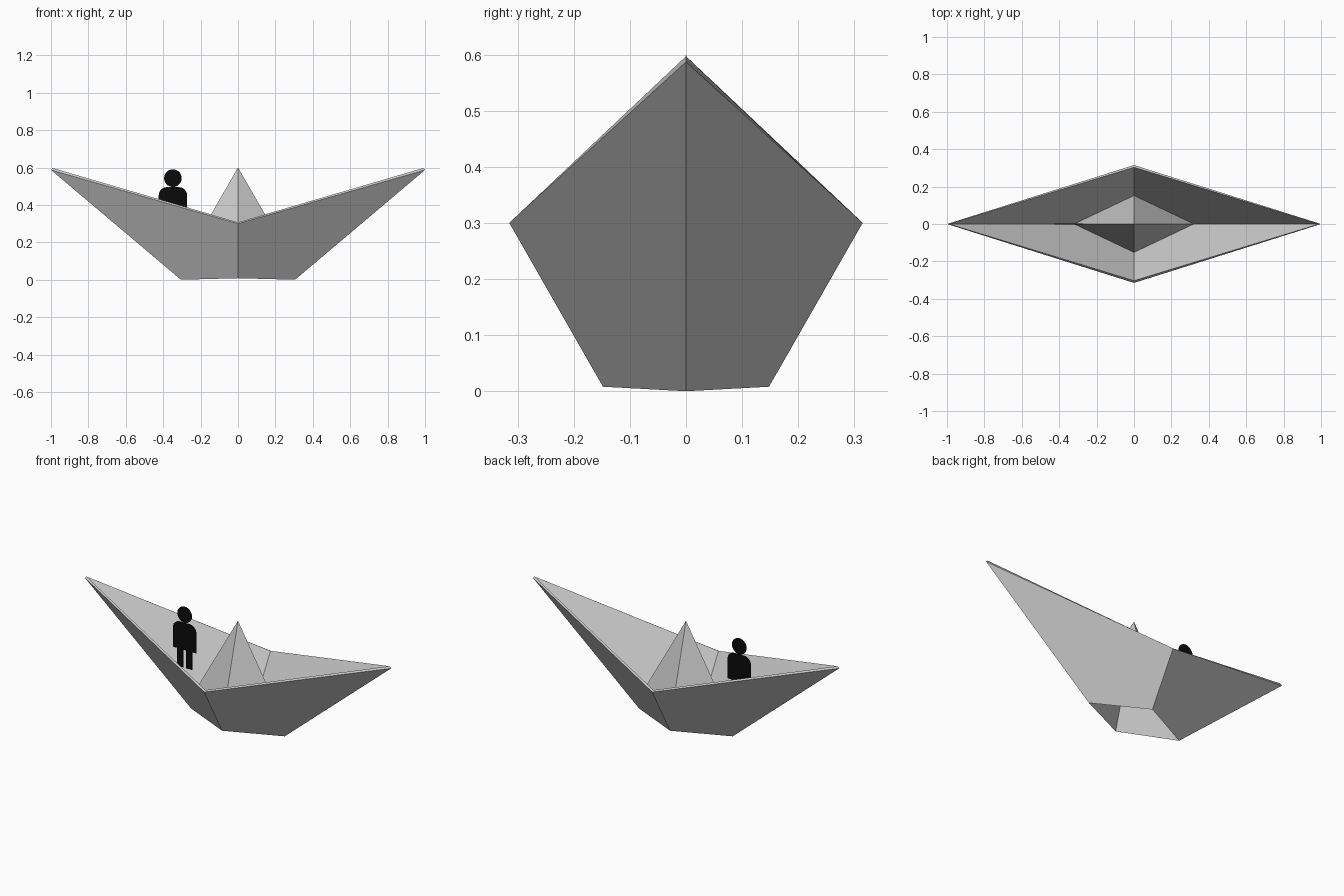
import bpy, bmesh, math

if "Cube" in bpy.data.objects:
    bpy.data.objects.remove(bpy.data.objects["Cube"])


def material(name, value):
    m = bpy.data.materials.new(name)
    m.diffuse_color = (value, value, value, 1)
    m.use_nodes = True
    m.node_tree.nodes["Principled BSDF"].inputs["Base Color"].default_value = m.diffuse_color
    return m


def finish(name, bm, mat):
    bmesh.ops.recalc_face_normals(bm, faces=bm.faces[:])
    me = bpy.data.meshes.new(name)
    bm.to_mesh(me)
    bm.free()
    me.materials.append(mat)
    ob = bpy.data.objects.new(name, me)
    bpy.context.collection.objects.link(ob)
    return ob


paper = material("paper_white", 0.6)
black = material("figure_black", 0.003)

# Folded boat: diamond rings (half length, half width, z at ends, z at sides)
# running from under the hollow peak, down, round the rim and up to the peak
rings = [
    (0.305, 0.148, 0.0, 0.008),    # open bottom edge
    (1.0, 0.315, 0.587, 0.30),     # outer rim
    (0.99, 0.303, 0.597, 0.307),   # inner rim
    (0.32, 0.152, 0.045, 0.04),    # fold between hull and peak
]
bm = bmesh.new()
loops = [[bm.verts.new(p) for p in
          ((x, 0, zx), (0, y, zy), (-x, 0, zx), (0, -y, zy))]
         for x, y, zx, zy in rings]
inner_apex = bm.verts.new((0, 0, 0.54))
outer_apex = bm.verts.new((0, 0, 0.6))
for i in range(4):
    j = (i + 1) % 4
    for a, b in zip(loops, loops[1:]):
        bm.faces.new((a[i], a[j], b[j], b[i]))
    bm.faces.new((inner_apex, loops[0][j], loops[0][i]))
    bm.faces.new((outer_apex, loops[-1][i], loops[-1][j]))
finish("paper_boat", bm, paper)

# Flat passenger cut-outs standing on the centre line
CX = -0.348
THICK = 0.003


def plate(name, outline):
    bm = bmesh.new()
    face = bm.faces.new([bm.verts.new((CX + x, -THICK / 2, z)) for x, z in outline])
    ext = bmesh.ops.extrude_face_region(bm, geom=[face], use_keep_orig=True)
    for v in ext["geom"]:
        if isinstance(v, bmesh.types.BMVert):
            v.co.y += THICK
    return finish(name, bm, black)


def arc(cx, cz, r, start, end, n):
    return [(cx + r * math.cos(math.radians(start + (end - start) * k / n)),
             cz + r * math.sin(math.radians(start + (end - start) * k / n)))
            for k in range(n + 1)]


plate("passenger_head", arc(0, 0.543, 0.047, 0, 360, 32)[:-1])

# Torso with rounded shoulders
plate("passenger_torso",
      [(-0.076, 0.335), (0.076, 0.335)]
      + arc(0.031, 0.45, 0.045, 0, 90, 8)
      + arc(-0.031, 0.45, 0.045, 90, 180, 8))

# Legs
for side, s in (("left", -1), ("right", 1)):
    plate(side + "_leg", [(s * 0.009, 0.23), (s * 0.05, 0.23),
                          (s * 0.05, 0.335), (s * 0.009, 0.335)])
